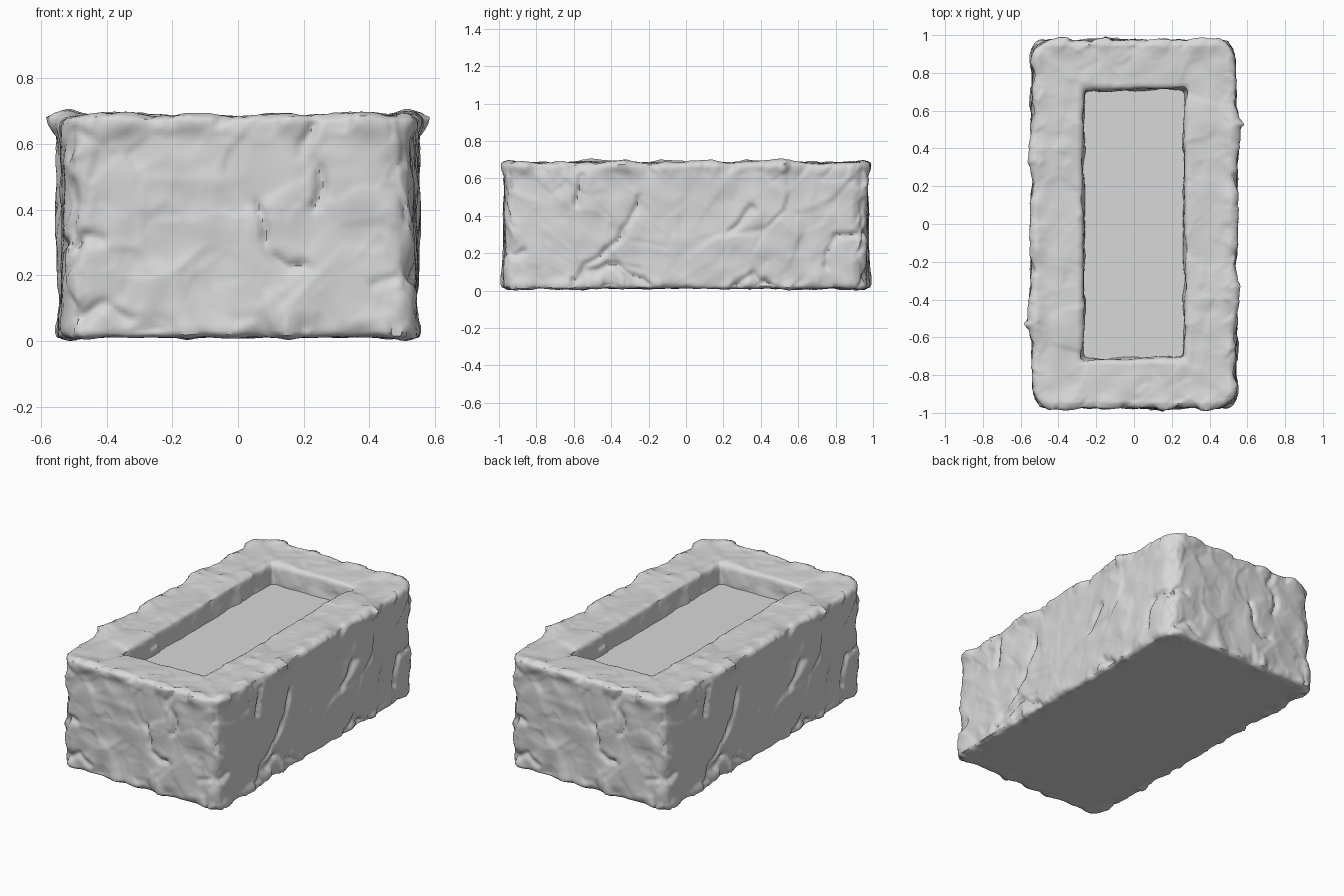
import bpy, bmesh, math
from mathutils import Vector, noise
from mathutils.geometry import intersect_point_line

cube = bpy.data.objects.get("Cube")
if cube:
    bpy.data.objects.remove(cube, do_unlink=True)

HX, HY, TOP, BASE = 0.525, 0.97, 0.69, 0.018

stone = bpy.data.materials.new("pale stone")
stone.use_nodes = True
grey = (0.69, 0.69, 0.69, 1)
stone.diffuse_color = grey
stone.node_tree.nodes["Principled BSDF"].inputs["Base Color"].default_value = grey


def add_object(name, bm):
    mesh = bpy.data.meshes.new(name)
    bm.to_mesh(mesh)
    bm.free()
    obj = bpy.data.objects.new(name, mesh)
    bpy.context.collection.objects.link(obj)
    mesh.materials.append(stone)
    return obj


def box(bm, hx, hy, z0, z1):
    bmesh.ops.create_cube(bm, size=1)
    for v in bm.verts:
        v.co = Vector((v.co.x * 2 * hx, v.co.y * 2 * hy, z1 if v.co.z > 0 else z0))
    bm.normal_update()


def soften(bm, edges, width):
    bmesh.ops.bevel(bm, geom=edges, offset=width, segments=3, profile=0.5, affect='EDGES')
    bm.normal_update()


# Trough block: box with a sunken, slightly tapered pit
bm = bmesh.new()
box(bm, HX, HY, BASE, TOP)
lid = max(bm.faces, key=lambda f: f.calc_center_median().z)
bmesh.ops.inset_region(bm, faces=[lid], thickness=0.255, use_even_offset=True)
bmesh.ops.inset_region(bm, faces=[lid], thickness=0.01, depth=-0.15, use_even_offset=True)
bm.normal_update()

# Rounded outer corners, then rounded rims and underside edges
soften(bm, [e for e in bm.edges
            if abs(e.verts[0].co.z - e.verts[1].co.z) > 0.5], 0.075)
soften(bm, [e for e in bm.edges
            if min(v.co.z for v in e.verts) > TOP - 0.01
            and any(f.normal.z < 0.5 for f in e.link_faces)], 0.025)
soften(bm, [e for e in bm.edges
            if max(v.co.z for v in e.verts) < BASE + 0.01], 0.025)
trough = add_object("stone_trough", bm)

bpy.ops.object.select_all(action='DESELECT')
bpy.context.view_layer.objects.active = trough
trough.select_set(True)
remesh = trough.modifiers.new("dense_skin", 'REMESH')
remesh.mode = 'VOXEL'
remesh.voxel_size = 0.0115
bpy.ops.object.modifier_apply(modifier=remesh.name)

# Crack paths on the end (x, z) and on the long side (y, z)
end_cracks = [
    [(.26, .7), (.2, .62), (.2, .57), (.25, .53), (.24, .42)],
    [(.06, .41), (.1, .28), (.15, .24), (.21, .24)],
    [(-.5, .07), (-.4, .12), (-.34, .07)],
    [(-.54, .3), (-.42, .32)],
    [(.42, .18), (.53, .2)],
]
side_cracks = [
    [(-.25, .5), (-.3, .37), (-.45, .2), (-.6, .07)],
    [(-.55, .1), (-.38, .14), (-.2, .03)],
    [(.74, .14), (.8, .3), (.96, .31)],
    [(.24, .33), (.36, .44)],
    [(-.57, .62), (-.58, .48)],
    [(.28, .04), (.35, .1), (.44, .03)],
    [(-.97, .2), (-.87, .21)],
]
paths = [[Vector((a, -HY, z)) for a, z in c] for c in end_cracks]
paths += [[Vector((HX, a, z)) for a, z in c] for c in side_cracks]
segments = [pair for p in paths for pair in zip(p, p[1:])]


def crack_depth(p):
    if p.x < 0.45 and p.y > -0.88:
        return 0
    # wander a little so the cracks are not straight
    p = p + 0.025 * noise.noise_vector(p * 11)
    nearest = 1
    for a, b in segments:
        q, t = intersect_point_line(p, a, b)
        q = a.lerp(b, min(1, max(0, t)))
        nearest = min(nearest, (p - q).length)
    return 0.018 * math.exp(-(nearest / 0.018) ** 2)


def facets(p, scale):
    # Tilted flat patches that meet in creases
    q = Vector((p.x, p.y + 0.5 * p.z, p.z * 0.7)) * scale
    dist, pts = noise.voronoi(q)
    tilt = noise.noise_vector(pts[0] * 7.3)
    return tilt.dot(q - pts[0]) * min(1, (dist[1] - dist[0]) * 9)


def roughness(p, edge):
    h = 0.01 * noise.noise(p * 3.1) + 0.008 * noise.noise(p * 9)
    h += 0.024 * facets(p, 4) + 0.012 * facets(p, 9)
    h += edge * (0.03 * noise.noise(p * 8 + Vector((5, 2, 9))) + 0.035 * facets(p, 12))
    return h


def half_turn(p):
    return Vector((-p.x, -p.y, p.z))


# Weathered surface, repeated under a half turn about the vertical axis
mesh = trough.data
normals = [v.normal.copy() for v in mesh.vertices]
for v, n in zip(mesh.vertices, normals):
    p = v.co.copy()
    gaps = sorted((abs(HX - abs(p.x)), abs(HY - abs(p.y)), min(abs(p.z - BASE), abs(TOP - p.z))))
    edge = math.exp(-(gaps[1] / 0.06) ** 2)
    w = min(1, max(0, 0.5 - p.y * 2))
    h = 0.006 * edge
    if w > 0:
        h += w * roughness(p, edge)
    if w < 1:
        h += (1 - w) * roughness(half_turn(p), edge)
    h -= max(crack_depth(p), crack_depth(half_turn(p)))
    if n.z < -0.6:
        h *= 0.6 * edge
    elif n.z > 0.6:
        h *= 0.75
    v.co = p + n * h
    # long sides swell a little towards the middle
    if abs(p.x) > 0.35:
        v.co.x *= 1 + 0.03 * (1 - (p.y / HY) ** 4)

# Settle on the ground
low = min(v.co.z for v in mesh.vertices)
for v in mesh.vertices:
    v.co.z -= low
bpy.ops.object.shade_smooth_by_angle(angle=math.radians(50))

# Flat floor of the trough
bm = bmesh.new()
box(bm, 0.285, 0.73, 0.545, 0.56)
add_object("trough_floor", bm)
